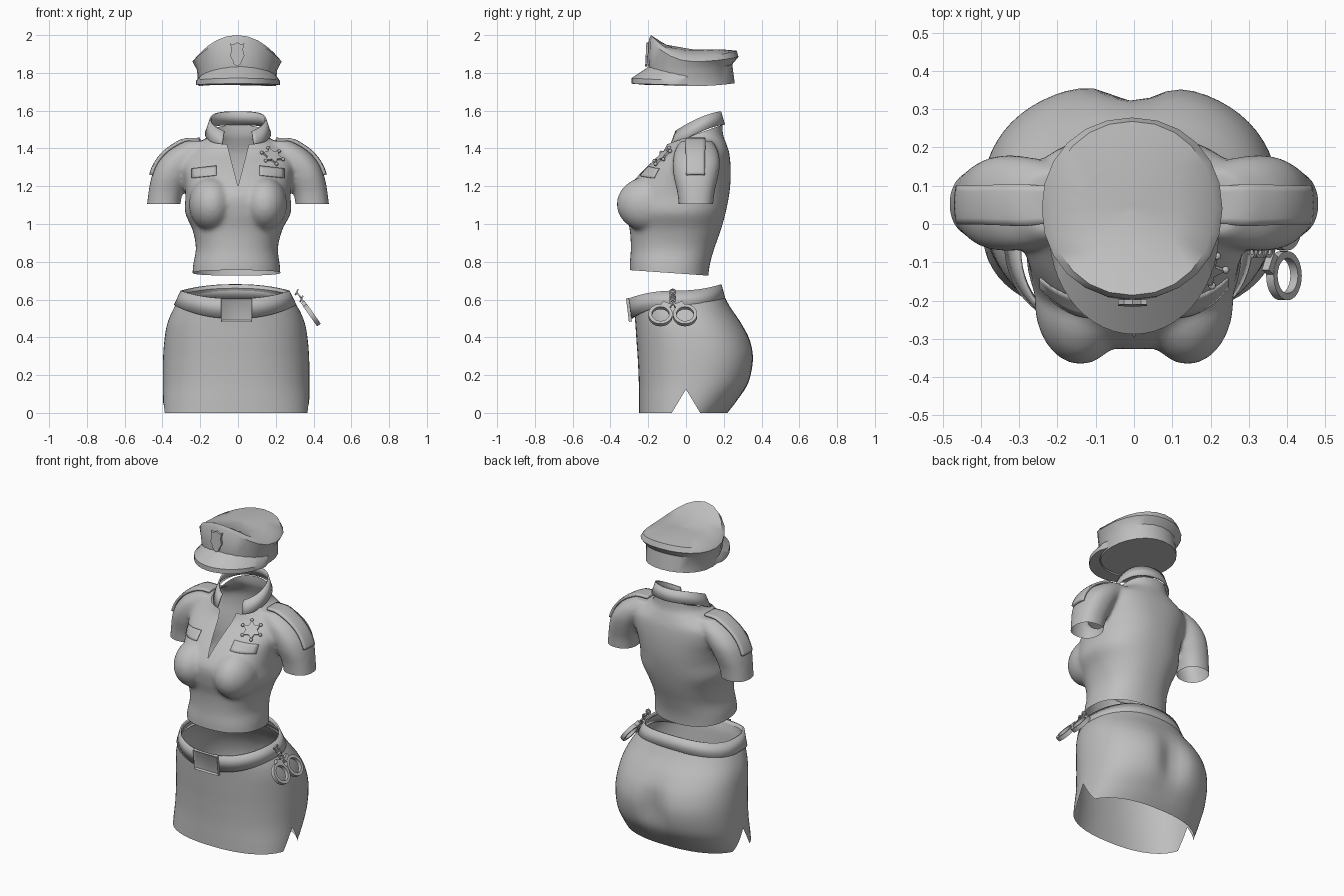
import bpy, bmesh
from math import sin, cos, pi, exp, copysign, radians
from mathutils import Vector, Matrix
from mathutils.bvhtree import BVHTree

if "Cube" in bpy.data.objects:
    bpy.data.objects.remove(bpy.data.objects["Cube"])

grey = bpy.data.materials.new("plain grey")
grey.use_nodes = True
GREY = (0.52, 0.52, 0.52, 1)
grey.diffuse_color = GREY
grey.node_tree.nodes["Principled BSDF"].inputs["Base Color"].default_value = GREY


def finish(name, bm, thick=0, angle=40):
    """Turn a bmesh into a shaded object, optionally as a thin shell."""
    mesh = bpy.data.meshes.new(name)
    bm.to_mesh(mesh)
    mesh.materials.append(grey)
    ob = bpy.data.objects.new(name, mesh)
    bpy.context.collection.objects.link(ob)
    bpy.ops.object.select_all(action='DESELECT')
    ob.select_set(True)
    bpy.context.view_layer.objects.active = ob
    bpy.ops.object.shade_smooth_by_angle(angle=radians(angle))
    if thick:
        shell = ob.modifiers.new("shell", 'SOLIDIFY')
        shell.thickness, shell.offset = thick, 0
    return ob


def skin(rows, closed=True, cap_start=False, cap_end=False, bm=None):
    """Join rows of points with quads."""
    bm = bm or bmesh.new()
    vs = [[bm.verts.new(p) for p in row] for row in rows]
    n = len(rows[0])
    new = []
    for a, b in zip(vs, vs[1:]):
        for i in range(n if closed else n - 1):
            j = (i + 1) % n
            new.append(bm.faces.new((a[i], a[j], b[j], b[i])))
    if cap_start:
        new.append(bm.faces.new(vs[0][::-1]))
    if cap_end:
        new.append(bm.faces.new(vs[-1]))
    bmesh.ops.recalc_face_normals(bm, faces=new)
    return bm


def ring(cx, hw, yf, yb, zf, zs, zb, n=2.3, seg=64):
    """Superellipse whose height differs at front, sides and back."""
    pts = []
    for k in range(seg):
        c, s = cos(2 * pi * k / seg), sin(2 * pi * k / seg)
        x = cx + hw * copysign(abs(c) ** (2 / n), c)
        y = (yf + yb) / 2 + (yb - yf) / 2 * copysign(abs(s) ** (2 / n), s)
        pts.append((x, y, zs + ((zf if s < 0 else zb) - zs) * s * s))
    return pts


def smooth_rows(table, steps=5):
    """Catmull-Rom interpolation of ring parameters."""
    t = [table[0]] + table + [table[-1]]
    out = []
    for a, b, c, d in zip(t, t[1:], t[2:], t[3:]):
        for k in range(steps):
            u = k / steps
            out.append([q + u / 2 * (r - p + u * (2*p - 5*q + 4*r - s + u * (3*(q - r) + s - p)))
                        for p, q, r, s in zip(a, b, c, d)])
    return out + [table[-1]]


def level(cx, hw, yf, yb, z):
    return (cx, hw, yf, yb, z, z, z)


def slice_faces(bm, co, no, test, clear=False):
    faces = [f for f in bm.faces if test(f.calc_center_median())]
    geom = list({v for f in faces for v in f.verts} | {e for f in faces for e in f.edges}) + faces
    bmesh.ops.bisect_plane(bm, geom=geom, plane_co=co, plane_no=no, clear_outer=clear)


def cut_wedge(bm, axis, apex, slope, test):
    """Cut a clean V opening, its sides spreading along one axis from the apex."""
    for s in (-1, 1):
        no = Vector((0, 0, -s * slope))
        no[axis] = 1
        slice_faces(bm, apex, no, test)
    gone = []
    for f in bm.faces:
        c = f.calc_center_median()
        if test(c) and abs(c[axis] - apex[axis]) < slope * (c.z - apex[2]):
            gone.append(f)
    bmesh.ops.delete(bm, geom=gone, context='FACES')


# Skirt, with a cleft at the back and a slit on each side
skirt_rows = [level(-.01, .385, -.25, .22, 0), level(-.01, .388, -.25, .27, .06),
              level(-.01, .388, -.25, .34, .16), level(-.01, .387, -.255, .368, .28),
              level(-.01, .38, -.262, .35, .38), level(-.01, .365, -.268, .3, .47),
              (-.01, .332, -.275, .235, .54, .55, .56), (-.015, .28, -.29, .18, .59, .63, .66)]
bm = skin([ring(*r) for r in smooth_rows(skirt_rows)])
for v in bm.verts:
    if v.co.y > 0:
        v.co.y *= 1 - .14 * exp(-(v.co.x / .08) ** 2 - ((v.co.z - .27) / .15) ** 2)
cut_wedge(bm, 1, (0, 0, .125), -.6, lambda c: abs(c.x) > .2 and c.z < .15)
finish("skirt", bm)

# Belt and buckle
finish("belt", skin([ring(-.015, .32, -.287, .205, .5, .57, .6),
                     ring(-.015, .284, -.302, .183, .605, .645, .68)]), .01)
bm = bmesh.new()
bmesh.ops.create_cube(bm, size=1, matrix=Matrix.Translation((-.008, -.302, .545))
                      @ Matrix.Rotation(.12, 4, 'X') @ Matrix.Diagonal((.165, .016, .125, 1)))
front = min(bm.faces, key=lambda f: f.calc_center_median().y)
bmesh.ops.inset_region(bm, faces=[front], thickness=.014)
bmesh.ops.translate(bm, verts=front.verts, vec=(0, .008, 0))
finish("belt_buckle", bm)

# Shirt body: torso, bust and sleeves fused into one skin
torso_rows = [level(-.008, .235, -.295, .115, .68), level(-.008, .23, -.298, .125, .78),
              level(-.006, .217, -.292, .15, .87), level(-.003, .238, -.298, .185, .97),
              level(0, .28, -.32, .21, 1.06), level(0, .278, -.325, .228, 1.15),
              level(0, .285, -.275, .236, 1.23), level(0, .3, -.2, .236, 1.31),
              level(0, .285, -.125, .228, 1.38), level(0, .2, -.1, .21, 1.435),
              level(0, .15, -.085, .195, 1.48), level(0, .145, -.08, .19, 1.6)]
bm = skin([ring(*r) for r in smooth_rows(torso_rows)], True, True, True)
sleeve_rows = [level(.398, .088, -.035, .14, 1.06), level(.385, .09, -.045, .15, 1.16),
               level(.358, .1, -.065, .17, 1.25), level(.325, .105, -.07, .18, 1.32),
               level(.27, .105, -.06, .17, 1.385), level(.2, .09, -.03, .14, 1.44)]
for side in (-1, 1):
    rows = [ring(side * r[0], *r[1:]) for r in smooth_rows(sleeve_rows)]
    skin(rows, True, True, True, bm)
    bmesh.ops.create_uvsphere(bm, u_segments=32, v_segments=20, radius=1,
                              matrix=Matrix.Translation((side * .14, -.2, 1.105))
                              @ Matrix.Diagonal((.12, .167, .145, 1)))
body = finish("fused_shirt", bm)
fuse = body.modifiers.new("fuse", 'REMESH')
fuse.mode, fuse.voxel_size = 'VOXEL', .012
relax = body.modifiers.new("relax", 'SMOOTH')
relax.factor, relax.iterations = .5, 8
fused = body.evaluated_get(bpy.context.evaluated_depsgraph_get())
bm = bmesh.new()
bm.from_mesh(fused.to_mesh())
bpy.data.objects.remove(body)
# Open the hem, sleeve ends, neck and front
slice_faces(bm, (0, 0, .735), (0, -.07, -1), lambda c: c.z < .9, True)
slice_faces(bm, (0, 0, 1.105), (0, 0, -1), lambda c: abs(c.x) > .3 and c.z < 1.2, True)
slice_faces(bm, (0, .05, 1.475), (0, -.35, 1), lambda c: c.z > 1.3, True)
cut_wedge(bm, 0, (0, 0, 1.2), .26, lambda c: c.y < 0 and c.z > 1.15)
surface = BVHTree.FromBMesh(bm)
finish("shirt", bm, angle=60)


def on_chest(x, z):
    return surface.ray_cast(Vector((x, -1, z)), Vector((0, 1, 0)))[:2]


# Collar, open at the front with pointed ends
rows = []
for hw, yf, yb, zf, zb in ((.172, -.108, .203, 1.385, 1.525), (.145, -.07, .182, 1.48, 1.595)):
    row = []
    for k in range(41):
        a = radians(150) * (k / 20 - 1)
        drop = ((1 - cos(a)) / 2) ** 1.5
        row.append((hw * sin(a), (yf + yb) / 2 + (yb - yf) / 2 * cos(a), zb + (zf - zb) * drop))
    rows.append(row)
finish("collar", skin(rows, False), .008)

# Epaulettes and pocket flaps lying on the cloth
shoulder = [level(x, 0, 0, 0, z) for x, z in ((.2, 1.45), (.3, 1.42), (.38, 1.38), (.43, 1.33), (.46, 1.26))]
for side, word in ((1, "left"), (-1, "right")):
    rows = []
    for r in smooth_rows(shoulder, 4):
        row = []
        for k in range(7):
            p, n = surface.find_nearest(Vector((side * r[0], k / 60, r[4])))[:2]
            row.append(p + n * .009)
        rows.append(row)
    finish(word + "_epaulette", skin(rows, False), .014)
    rows = []
    for i in range(8):
        u = i / 7
        x = side * (.115 + .13 * u)
        top, low = 1.305 - .015 * u, 1.255 - .015 * u
        rows.append([on_chest(x, top + (low - top) * k / 4)[0] + Vector((0, -.004, .003)) for k in range(5)])
    finish(word + "_pocket_flap", skin(rows, False), .004)

# Star badge with a ball on every point
spot, normal = on_chest(.18, 1.355)
place = Matrix.Translation(spot + normal * .008) @ normal.to_track_quat('Z', 'Y').to_matrix().to_4x4()
rows = [[place @ Vector((r * cos(k * pi / 6 + .1), r * sin(k * pi / 6 + .1), h))
         for k in range(12) for r in [.056 if k % 2 else .033]] for h in (-.006, .006)]
bm = skin(rows, True, True, True)
for k in range(1, 12, 2):
    tip = Vector((.06 * cos(k * pi / 6 + .1), .06 * sin(k * pi / 6 + .1), 0))
    bmesh.ops.create_uvsphere(bm, u_segments=10, v_segments=6, radius=.01, matrix=place @ Matrix.Translation(tip))
finish("star_badge", bm)

# Handcuffs hanging from the belt
hang = Matrix.Translation((.32, -.07, .62)) @ Matrix.Rotation(radians(55), 4, 'Y')


def flat_hoop(bm, centre, r, w, h, turn=0):
    m = hang @ Matrix.Translation(centre) @ Matrix.Rotation(turn, 4, 'Y')
    section = ((r - w, -h), (r + w, -h), (r + w, h), (r - w, h), (r - w, -h))
    rows = [[m @ Vector((q * cos(k * pi / 16), q * sin(k * pi / 16), z)) for k in range(32)] for q, z in section]
    skin(rows, bm=bm)


for side, word in ((-1, "front"), (1, "rear")):
    bm = bmesh.new()
    flat_hoop(bm, (.125, side * .065, 0), .055, .009, .012)
    lock = hang @ Matrix.Translation((.065, side * .035, 0)) @ Matrix.Rotation(side * .5, 4, 'Z')
    bmesh.ops.create_cube(bm, size=1, matrix=lock @ Matrix.Diagonal((.03, .05, .022, 1)))
    finish(word + "_handcuff", bm)
bm = bmesh.new()
for k in range(4):
    flat_hoop(bm, (.045 - .022 * k, 0, .004), .014, .004, .004, k % 2 * pi / 3)
finish("handcuff_chain", bm)

# Cap: band, flared rim and raised crown
cap_rows = [(-.005, .205, -.19, .258, 1.74, 1.73, 1.745), (-.005, .212, -.2, .245, 1.84, 1.815, 1.845),
            (-.005, .236, -.197, .278, 1.978, 1.86, 1.885), (-.005, .215, -.186, .268, 2, 1.885, 1.918),
            (-.005, .12, -.11, .18, 1.95, 1.918, 1.925), (-.005, .01, .03, .05, 1.925, 1.925, 1.925)]
finish("cap", skin([ring(*r, 2.1, 24) for r in cap_rows], True, True, True))

# Cap visor, a sloping crescent
rows = []
for k in range(25):
    a = radians(85) * (k / 12 - 1)
    s, c = sin(a), cos(a)
    inner, outer = (.205 * s, .03 - .225 * c), (.222 * s, -.02 - .268 * c)
    rows.append([(*inner, 1.775 + .06 * c), (*outer, 1.758 + .014 * c),
                 (*outer, 1.735 + .008 * c), (*inner, 1.735)])
finish("cap_visor", skin(rows, True, True, True))

# Shield badge on the cap front
half = [(0, 1.962), (.022, 1.95), (.038, 1.957), (.03, 1.925), (.038, 1.89), (.024, 1.865), (.018, 1.845), (0, 1.835)]
outline = half + [(-x, z) for x, z in half[-2:0:-1]]
rows = [[(x - .004, y + .05 * (z - 1.9), z) for x, z in outline] for y in (-.213, -.2)]
finish("cap_badge", skin(rows, True, True, True))
